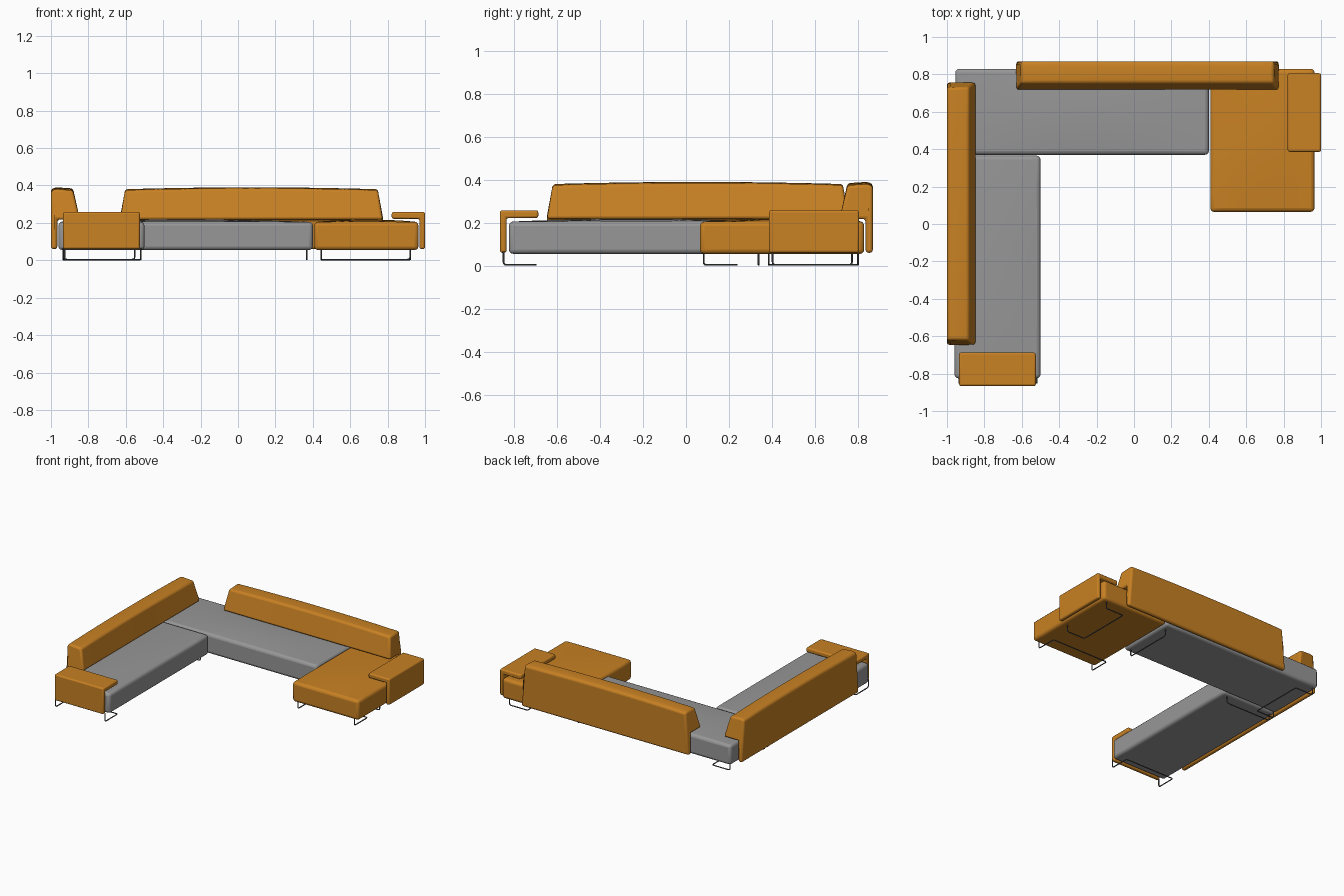
import bpy, bmesh, math
from mathutils import Matrix, Vector

cube = bpy.data.objects.get("Cube")
if cube:
    bpy.data.objects.remove(cube, do_unlink=True)


def material(name, rgb):
    m = bpy.data.materials.new(name)
    m.use_nodes = True
    m.diffuse_color = (*rgb, 1)
    bsdf = m.node_tree.nodes["Principled BSDF"]
    bsdf.inputs["Base Color"].default_value = (*rgb, 1)
    bsdf.inputs["Roughness"].default_value = 0.8
    return m


ORANGE = material("orange fabric", (0.58, 0.22, 0.017))
GREY = material("grey fabric", (0.31, 0.31, 0.31))
METAL = material("dark metal", (0.09, 0.09, 0.095))

# Rotation that turns local +y to face the named side of the sofa
FACING = {"back": 0, "right": math.pi / 2, "front": math.pi, "left": -math.pi / 2}


def slice_mesh(bm, axis, size, cuts):
    """Add evenly spaced loops across a mesh centred on the origin."""
    normal = Vector((axis == 0, axis == 1, 0))
    for i in range(1, cuts):
        bmesh.ops.bisect_plane(bm, geom=bm.verts[:] + bm.edges[:] + bm.faces[:],
                               plane_co=normal * size * (i / cuts - 0.5), plane_no=normal)


def finish(name, bm, mat, place, bevel):
    bmesh.ops.recalc_face_normals(bm, faces=bm.faces[:])
    me = bpy.data.meshes.new(name)
    bm.to_mesh(me)
    bm.free()
    me.materials.append(mat)
    ob = bpy.data.objects.new(name, me)
    bpy.context.collection.objects.link(ob)
    ob.matrix_world = place
    mod = ob.modifiers.new("soft edges", "BEVEL")
    mod.width, mod.segments = bevel, 3
    mod.limit_method, mod.angle_limit = "ANGLE", math.radians(35)
    bpy.ops.object.select_all(action="DESELECT")
    ob.select_set(True)
    bpy.context.view_layer.objects.active = ob
    bpy.ops.object.shade_smooth_by_angle(angle=math.radians(40))


def seat(name, x0, x1, y0, y1, mat):
    """Upholstered block with a gently crowned top."""
    w, d, low, high = x1 - x0, y1 - y0, 0.055, 0.205
    bm = bmesh.new()
    bmesh.ops.create_cube(bm, size=1)
    bmesh.ops.scale(bm, vec=(w, d, high - low), verts=bm.verts[:])
    slice_mesh(bm, 0, w, 8)
    slice_mesh(bm, 1, d, 8)
    for v in bm.verts:
        if v.co.z > 0:
            v.co.z += 0.013 * (1 - (2 * v.co.x / w) ** 2) * (1 - (2 * v.co.y / d) ** 2)
    place = Matrix.Translation(((x0 + x1) / 2, (y0 + y1) / 2, (low + high) / 2))
    finish(name, bm, mat, place, 0.02)


def padded_profile(name, profile, length, side, origin, bevel, taper=0, crown=0):
    """Extrude an (inward depth, height) profile along the side it belongs to."""
    bm = bmesh.new()
    verts = [bm.verts.new((-length / 2, -d, z)) for d, z in profile]
    face = bm.faces.new(verts)
    out = bmesh.ops.extrude_face_region(bm, geom=[face])
    moved = [g for g in out["geom"] if isinstance(g, bmesh.types.BMVert)]
    bmesh.ops.translate(bm, vec=(length, 0, 0), verts=moved)
    slice_mesh(bm, 0, length, 8)
    for v in bm.verts:
        t = max(0, (v.co.z - 0.22) / 0.165)
        u = 2 * v.co.x / length
        v.co.x *= 1 - 2 * taper * t / length
        if v.co.z > 0.24:
            v.co.z += crown * (1 - u * u)
    place = Matrix.Translation((*origin, 0)) @ Matrix.Rotation(FACING[side], 4, "Z")
    finish(name, bm, ORANGE, place, bevel)


def wire_leg(name, width, side, origin, foot=0.0):
    """Bent rod: two uprights, optional floor runners and a crossbar."""
    r, w = 0.004, width / 2
    path = [(-w, 0, 0.065), (-w, 0, r), (w, 0, r), (w, 0, 0.065)]
    if foot:
        path[2:2] = [(-w, -foot, r), (w, -foot, r)]
    # The crossbar joins the inner ends of the runners
    cu = bpy.data.curves.new(name, "CURVE")
    cu.dimensions, cu.bevel_depth, cu.bevel_resolution = "3D", r, 2
    cu.use_fill_caps = True
    # Replace each sharp corner by a short arc
    pts = [Vector(path[0])]
    for a, b, c in zip(path, path[1:], path[2:]):
        a, b, c = Vector(a), Vector(b), Vector(c)
        p, q = b + (a - b).normalized() * 0.014, b + (c - b).normalized() * 0.014
        pts += [p.lerp(b, t).lerp(b.lerp(q, t), t) for t in (0, 0.33, 0.67, 1)]
    pts.append(Vector(path[-1]))
    spline = cu.splines.new("POLY")
    spline.points.add(len(pts) - 1)
    for sp, p in zip(spline.points, pts):
        sp.co = (*p, 1)
    cu.materials.append(METAL)
    ob = bpy.data.objects.new(name, cu)
    bpy.context.collection.objects.link(ob)
    ob.matrix_world = Matrix.Translation((*origin, 0)) @ Matrix.Rotation(FACING[side], 4, "Z")
    bpy.ops.object.select_all(action="DESELECT")
    ob.select_set(True)
    bpy.context.view_layer.objects.active = ob
    bpy.ops.object.convert(target="MESH")


# Seats
seat("back_seat", -0.955, 0.4, 0.37, 0.83, GREY)
seat("right_seat", -0.96, -0.5, -0.825, 0.365, GREY)
seat("left_chaise", 0.408, 0.965, 0.065, 0.83, ORANGE)

# Backrests: wedge cushion with a thin panel hanging behind the seat
BACKREST = [(0, 0.06), (0, 0.372), (0.03, 0.38), (0.118, 0.374),
            (0.155, 0.218), (0.034, 0.218), (0.034, 0.06)]
padded_profile("back_backrest", BACKREST, 1.405, "back", (0.072, 0.87), 0.014, 0.028, 0.01)
padded_profile("right_backrest", BACKREST, 1.405, "right", (-1, 0.055), 0.014, 0.028, 0.01)

# Armrests: flat pad folded over the seat edge
ARMREST = [(0, 0.06), (0, 0.258), (0.178, 0.258), (0.178, 0.222),
           (0.03, 0.222), (0.03, 0.06)]
padded_profile("front_armrest", ARMREST, 0.41, "front", (-0.73, -0.866), 0.01)
padded_profile("left_armrest", ARMREST, 0.42, "left", (1, 0.596), 0.01)

# Rod legs
wire_leg("front_leg", 0.415, "front", (-0.728, -0.85), 0.15)
wire_leg("chaise_front_leg", 0.475, "front", (0.683, 0.082), 0.155)
wire_leg("chaise_side_leg", 0.415, "left", (0.92, 0.593), 0.15)
wire_leg("corner_leg", 0.415, "right", (-0.93, 0.593), 0.15)
wire_leg("back_seat_inner_leg", 0.37, "left", (0.367, 0.588))
wire_leg("right_seat_inner_leg", 0.375, "back", (-0.74, 0.338))
